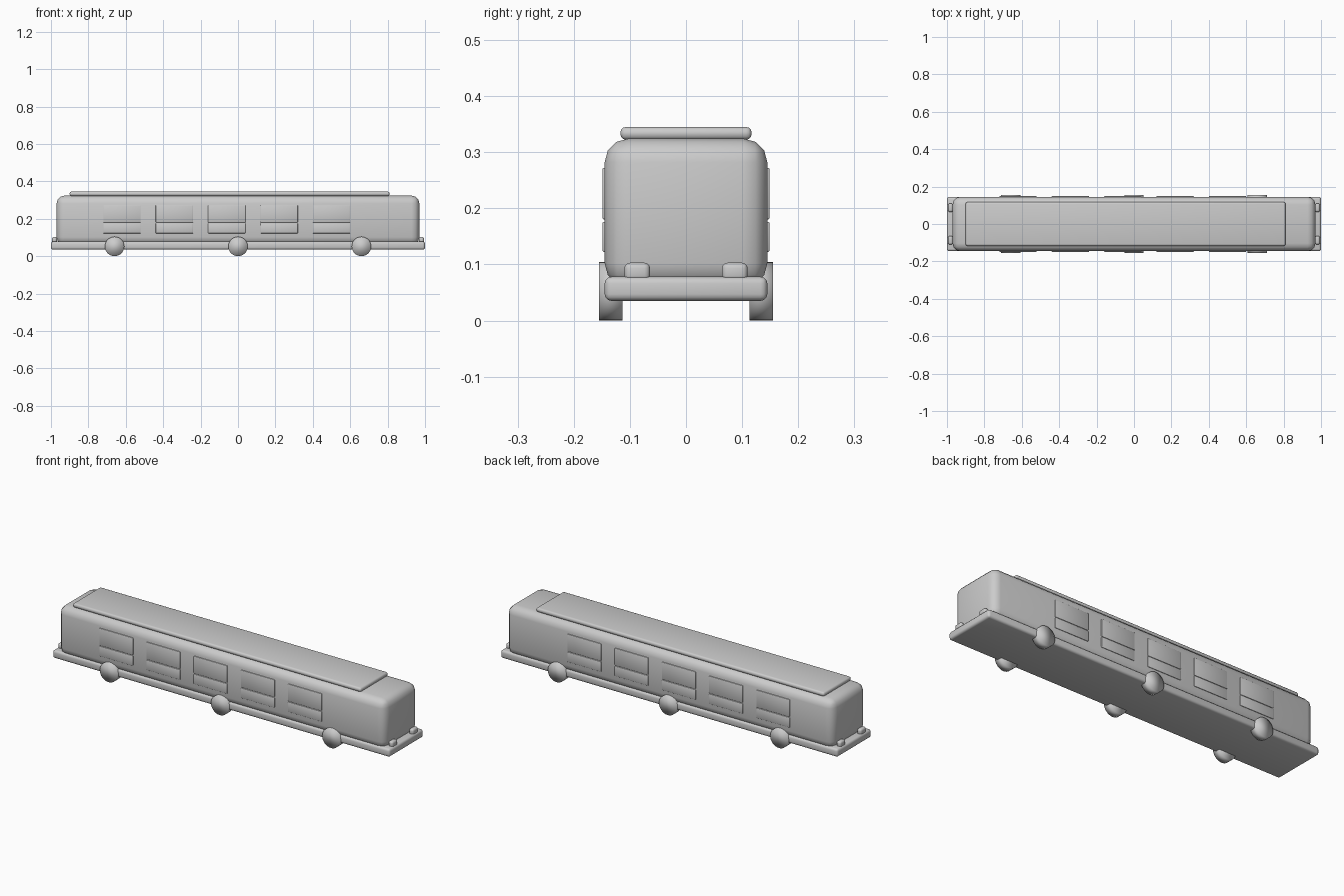
import bpy
import math

cube = bpy.data.objects.get("Cube")
if cube:
    bpy.data.objects.remove(cube, do_unlink=True)

grey = bpy.data.materials.new("plain_grey")
grey.use_nodes = True
COLOUR = (0.6, 0.6, 0.6, 1)
grey.diffuse_color = COLOUR
grey.node_tree.nodes["Principled BSDF"].inputs["Base Color"].default_value = COLOUR


def rounded_box(name, low, high, radius, segments=3):
    """Smooth-shaded box between two corners with rounded edges."""
    bpy.ops.mesh.primitive_cube_add(size=1, location=[(a + b) / 2 for a, b in zip(low, high)])
    box = bpy.context.object
    box.name = name
    box.scale = [b - a for a, b in zip(low, high)]
    bpy.ops.object.transform_apply(location=False, rotation=False, scale=True)
    bevel = box.modifiers.new("rounding", 'BEVEL')
    bevel.width = radius
    bevel.segments = segments
    box.data.materials.append(grey)
    bpy.ops.object.shade_smooth()
    return box


# Main shell, floor frame and roof panel
rounded_box("body", (-0.97, -0.145, 0.06), (0.97, 0.145, 0.324), 0.042)
rounded_box("chassis", (-1, -0.145, 0.035), (1, 0.145, 0.078), 0.012)
rounded_box("roof_panel", (-0.9, -0.117, 0.322), (0.81, 0.117, 0.345), 0.01)

for side, y in (("right", -1), ("left", 1)):
    # Windows: a tall upper pane over a shorter lower one
    for i in range(5):
        x = -0.62 + 0.28 * i
        for pane, z0, z1 in (("upper", 0.18, 0.272), ("lower", 0.122, 0.176)):
            rounded_box(f"{side}_{pane}_window_{i + 1}",
                        (x - 0.1, y * 0.145 - 0.004, z0), (x + 0.1, y * 0.145 + 0.004, z1), 0.003, 2)

    # Wheels with softly shaded hubs
    for i in range(3):
        bpy.ops.mesh.primitive_cylinder_add(vertices=32, radius=0.052, depth=0.042,
                                            location=(0.66 * (i - 1), y * 0.134, 0.052),
                                            rotation=(math.pi / 2, 0, 0))
        wheel = bpy.context.object
        wheel.name = f"{side}_wheel_{i + 1}"
        wheel.data.materials.append(grey)
        bpy.ops.object.shade_smooth()

    # Lamps standing on both ends of the chassis
    for end, x in (("front", 0.981), ("rear", -0.981)):
        rounded_box(f"{side}_{end}_lamp", (x - 0.013, y * 0.087 - 0.023, 0.07),
                    (x + 0.013, y * 0.087 + 0.023, 0.103), 0.01)
